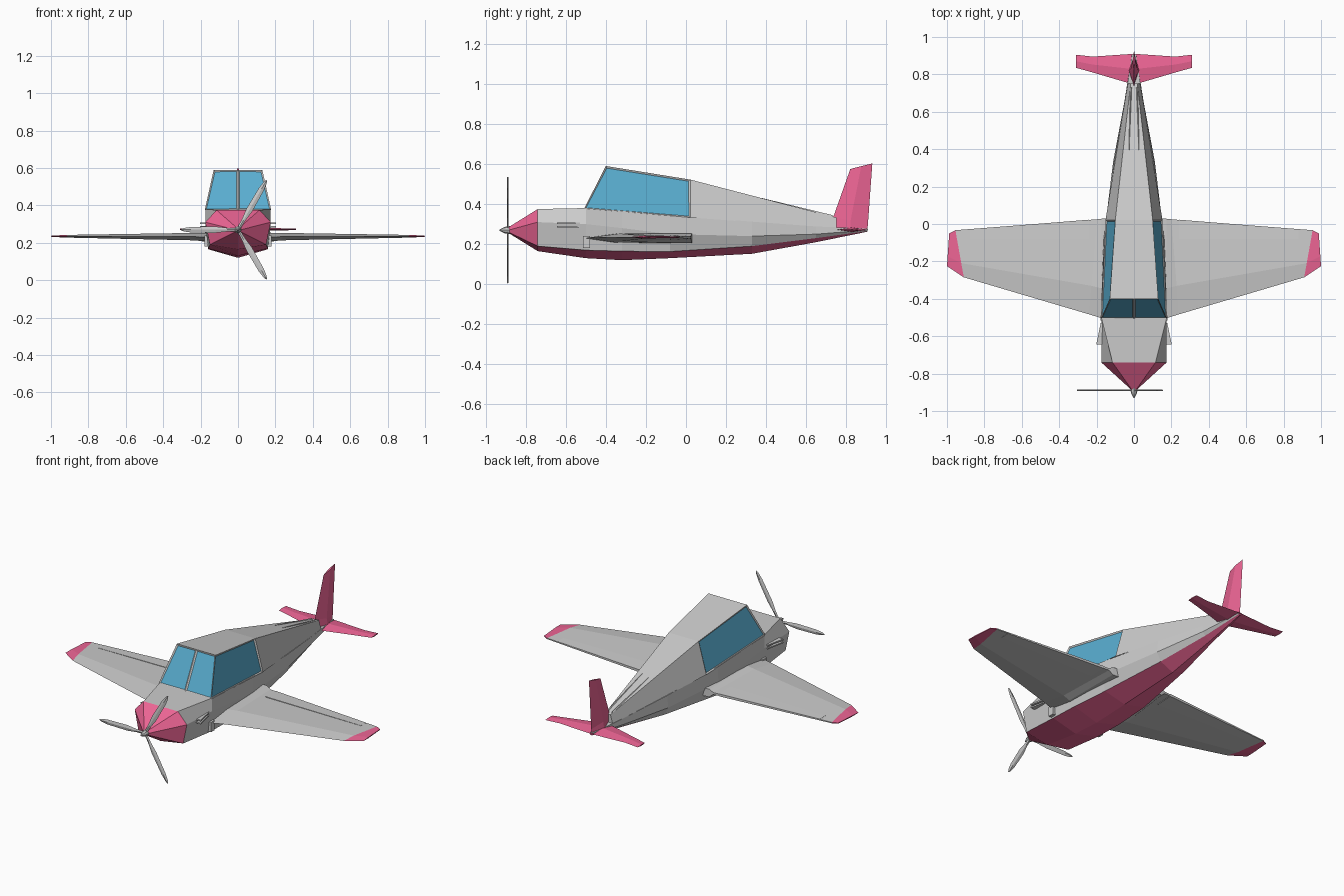
import bpy, bmesh, math

if "Cube" in bpy.data.objects:
    bpy.data.objects.remove(bpy.data.objects["Cube"])


def material(name, rgb):
    m = bpy.data.materials.new(name)
    m.diffuse_color = (*rgb, 1)
    m.use_nodes = True
    m.node_tree.nodes["Principled BSDF"].inputs["Base Color"].default_value = m.diffuse_color
    return m


GREY = material("grey_paint", (0.55, 0.55, 0.55))
PINK = material("pink_paint", (0.85, 0.13, 0.30))
BLUE = material("blue_glass", (0.10, 0.42, 0.63))


def finish(bm, name, mats, mirror=False):
    bmesh.ops.recalc_face_normals(bm, faces=bm.faces)
    me = bpy.data.meshes.new(name)
    bm.to_mesh(me)
    bm.free()
    for m in mats:
        me.materials.append(m)
    ob = bpy.data.objects.new(name, me)
    bpy.context.collection.objects.link(ob)
    if mirror:
        ob.modifiers.new("mirror", "MIRROR").use_mirror_merge = False
    return ob


def loft(name, rings, mats, pick=lambda i, j: 0, mirror=False):
    """Skin closed rings of points; pick(ring, side) gives the material slot."""
    bm = bmesh.new()
    vs = [[bm.verts.new(p) for p in r] for r in rings]
    n = len(rings[0])
    for i in range(len(vs) - 1):
        for j in range(n):
            k = (j + 1) % n
            f = bm.faces.new((vs[i][j], vs[i][k], vs[i + 1][k], vs[i + 1][j]))
            f.material_index = pick(i, j)
    bm.faces.new(vs[0]).material_index = pick(0, 0)
    bm.faces.new(vs[-1]).material_index = pick(len(vs) - 2, 0)
    return finish(bm, name, mats, mirror)


# Fuselage hull: y, keel z, then half width and z of belly edge, side and sill
sections = [
    (-0.885, 0.255, 0.012, 0.26, 0.016, 0.27, 0.012, 0.285),
    (-0.74, 0.165, 0.150, 0.19, 0.175, 0.31, 0.115, 0.375),
    (-0.50, 0.130, 0.160, 0.17, 0.175, 0.30, 0.175, 0.38),
    (-0.32, 0.120, 0.158, 0.165, 0.172, 0.28, 0.168, 0.366),
    (-0.08, 0.130, 0.140, 0.163, 0.162, 0.25, 0.155, 0.345),
    (0.33, 0.152, 0.085, 0.19, 0.112, 0.24, 0.105, 0.312),
    (0.65, 0.210, 0.035, 0.23, 0.052, 0.25, 0.050, 0.288),
    (0.905, 0.262, 0.008, 0.265, 0.012, 0.27, 0.010, 0.278),
]
rings = []
for y, zb, we, ze, ws, zs, wh, zh in sections:
    half = [(we, ze), (ws, zs), (wh, zh)]
    rings.append([(0, y, zb)] + [(x, y, z) for x, z in half]
                 + [(0, y, zh)] + [(-x, y, z) for x, z in reversed(half)])
loft("fuselage", rings, [GREY, PINK], lambda i, j: int(i == 0 or j in (0, 7)))

# Cabin and rear deck, with inset window panes
rows = [((0.177, -0.508, 0.378), (0.13, -0.40, 0.59)),
        ((0.152, 0.022, 0.333), (0.10, 0.022, 0.522)),
        ((0.034, 0.75, 0.278), (0.018, 0.75, 0.333))]
bm = bmesh.new()
deck = []
for sill, roof in rows:
    pts = [sill, roof, (0, *roof[1:]), (-roof[0], *roof[1:]), (-sill[0], *sill[1:])]
    deck.append([bm.verts.new(p) for p in pts])
windows = []
for i, (a, b) in enumerate(zip(deck, deck[1:])):
    for j in range(4):
        f = bm.faces.new((a[j], a[j + 1], b[j + 1], b[j]))
        if i == 0 and j in (0, 3):
            windows.append(f)
foot = bm.verts.new((0, -0.508, 0.378))
f = deck[0]
windows.append(bm.faces.new((foot, f[0], f[1], f[2])))
windows.append(bm.faces.new((foot, f[2], f[3], f[4])))
bm.faces.new(deck[-1])
bmesh.ops.recalc_face_normals(bm, faces=bm.faces)
bmesh.ops.inset_individual(bm, faces=windows, thickness=0.011, depth=-0.006)
for w in windows:
    w.material_index = 1
finish(bm, "cabin_and_rear_deck", [GREY, BLUE])


# Wings: five-sided airfoil rings from root to tip
def airfoil(xl, yl, xt, yt, t, te, z=0.235):
    xm, ym = xl + 0.3 * (xt - xl), yl + 0.3 * (yt - yl)
    return [(xl, yl, z), (xm, ym, z + t / 2), (xt, yt, z + te / 2),
            (xt, yt, z - te / 2), (xm, ym, z - t / 2)]


loft("wing", [airfoil(0.08, -0.53, 0.08, 0.035, 0.05, 0.05, 0.23),
              airfoil(0.175, -0.503, 0.175, 0.028, 0.045, 0.048, 0.23),
              airfoil(0.24, -0.483, 0.20, 0.025, 0.04, 0.012, 0.233),
              airfoil(0.91, -0.285, 0.955, -0.033, 0.014, 0.006),
              airfoil(1.0, -0.225, 0.988, -0.05, 0.006, 0.004)],
     [GREY, PINK], lambda i, j: int(i == 3), mirror=True)

# Flap panels standing slightly proud of the wing
loft("flap", [[(x, y0, z + a), (x, y1, z + b), (x, y1, z - b), (x, y0, z - a)]
              for x, y0, y1, z, a, b in ((0.24, -0.08, 0.023, 0.233, 0.0135, 0.0075),
                                         (0.88, -0.08, -0.028, 0.235, 0.0065, 0.004))],
     [GREY], mirror=True)

# Tailplane
loft("tailplane", [[(x, y0, 0.272), (x, (y0 + y1) / 2, 0.272 + t), (x, y1, 0.272),
                    (x, (y0 + y1) / 2, 0.272 - t)]
                   for x, y0, y1, t in ((-0.31, 0.835, 0.905, 0.004), (-0.22, 0.81, 0.895, 0.006),
                                        (0, 0.745, 0.91, 0.012), (0.22, 0.81, 0.895, 0.006),
                                        (0.31, 0.835, 0.905, 0.004))], [PINK])

# Tail fin
loft("tail_fin", [[(0, y0, z0), (w, (y0 + y1) / 2, (z0 + z1) / 2), (0, y1, z1),
                   (-w, (y0 + y1) / 2, (z0 + z1) / 2)]
                  for y0, z0, y1, z1, w in ((0.74, 0.28, 0.905, 0.265, 0.028),
                                            (0.735, 0.335, 0.908, 0.30, 0.020),
                                            (0.82, 0.575, 0.93, 0.603, 0.006))], [PINK])

# Slim ridges on the rear deck
loft("deck_ridge", [[(x - w, y, z), (x + w, y, z), (x, y, z + h)]
                    for x, y, z, w, h in ((0.027, 0.38, 0.428, 0.002, 0.002),
                                          (0.016, 0.73, 0.337, 0.005, 0.008))],
     [GREY], mirror=True)

# Cheek scoops: two stacked wedge plates on each side of the nose
for name, z in (("upper_cheek_plate", 0.305), ("lower_cheek_plate", 0.287)):
    loft(name, [[(0.15, -0.645, h), (0.202, -0.645, h), (0.178, -0.53, h), (0.15, -0.53, h)]
                for h in (z - 0.004, z + 0.004)], [GREY], mirror=True)

# Small step box ahead of each wing root
loft("wing_root_box", [[(0.15, y, 0.18), (0.18, y, 0.18), (0.18, y, 0.24), (0.15, y, 0.24)]
                       for y in (-0.515, -0.48)], [GREY], mirror=True)

# Propeller hub
loft("propeller_hub", [[(r * math.cos(k * math.pi / 4), y, 0.27 + r * math.sin(k * math.pi / 4))
                        for k in range(8)]
                       for y, r in ((-0.93, 0.003), (-0.905, 0.016), (-0.865, 0.022))], [GREY])

# Three propeller blades
for k in range(3):
    a = math.radians(60 + 120 * k)
    outline = [(r, s) for r, s in ((0.0, 0.008), (0.06, 0.010), (0.12, 0.017),
                                   (0.25, 0.015), (0.29, 0.009), (0.305, 0.003))]
    blade = []
    for r, s in outline:
        ring = []
        for u, v in ((-s, 0), (0, -0.004), (s, 0), (0, 0.004)):
            ring.append((r * math.cos(a) - u * math.sin(a), -0.89 + v,
                         0.27 + r * math.sin(a) + u * math.cos(a)))
        blade.append(ring)
    loft(f"propeller_blade_{k + 1}", blade, [GREY])
